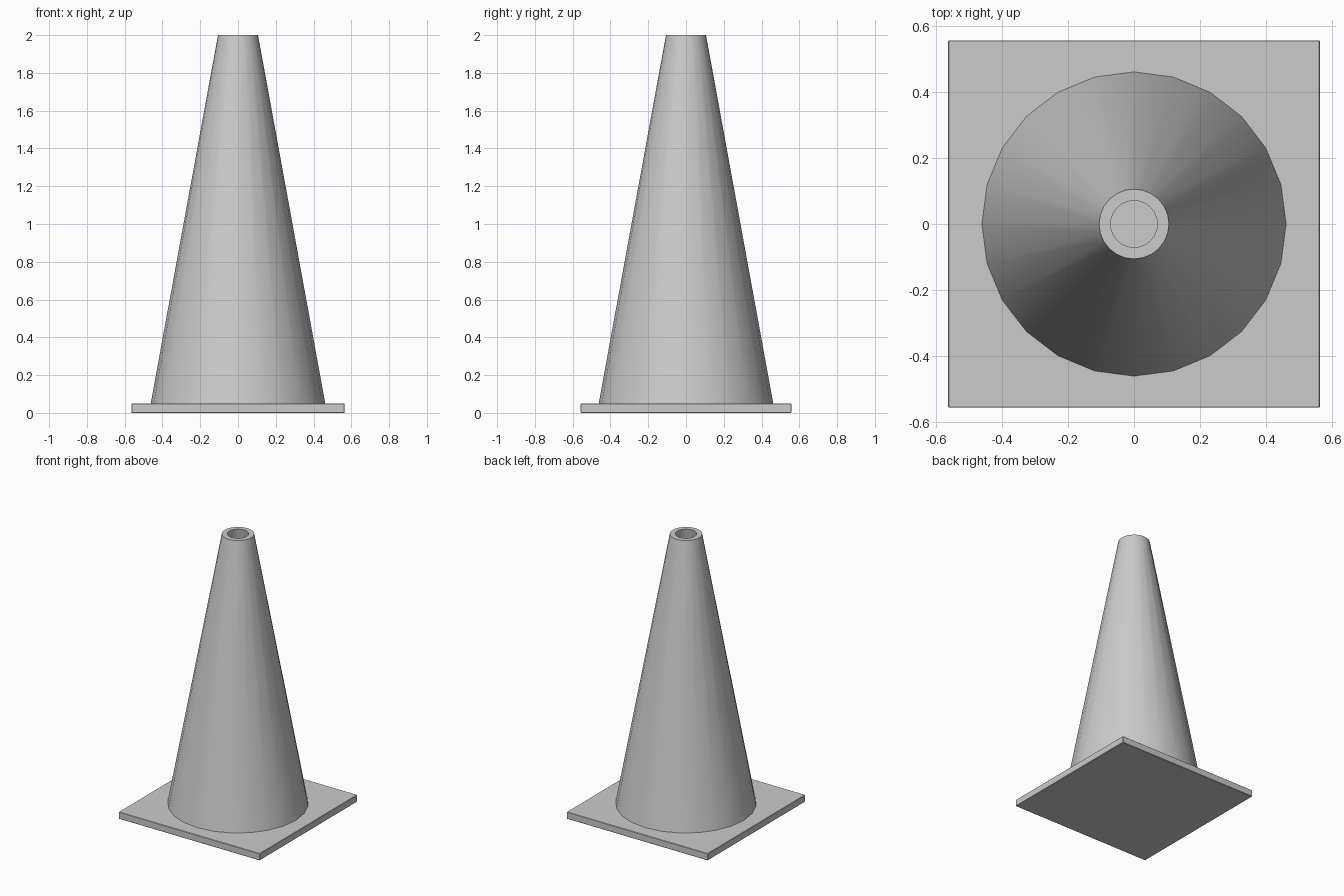
import bpy, bmesh, math

if "Cube" in bpy.data.objects:
    bpy.data.objects.remove(bpy.data.objects["Cube"])

SIDES = 24
BASE_H = 0.05


def make_object(name, bm):
    bmesh.ops.recalc_face_normals(bm, faces=bm.faces)
    mesh = bpy.data.meshes.new(name)
    bm.to_mesh(mesh)
    bm.free()
    obj = bpy.data.objects.new(name, mesh)
    bpy.context.collection.objects.link(obj)
    return obj


# Flat rectangular base plate with slightly softened edges
bm = bmesh.new()
bmesh.ops.create_cube(bm, size=1)
bmesh.ops.scale(bm, vec=(1.13, 1.116, BASE_H), verts=bm.verts)
bmesh.ops.translate(bm, vec=(0, 0, BASE_H / 2), verts=bm.verts)
bmesh.ops.bevel(bm, geom=bm.edges[:], offset=0.003, segments=1, affect='EDGES')
make_object("base_plate", bm)

# Hollow cone: closed wall profile (radius, height) revolved around z
profile = [(0.462, BASE_H), (0.106, 2.0), (0.071, 2.0), (0.427, BASE_H)]
bm = bmesh.new()
rings = []
for r, z in profile:
    rings.append([bm.verts.new((r * math.cos(2 * math.pi * i / SIDES),
                                r * math.sin(2 * math.pi * i / SIDES), z))
                  for i in range(SIDES)])
for k in range(len(rings)):
    lower, upper = rings[k], rings[(k + 1) % len(rings)]
    for i in range(SIDES):
        j = (i + 1) % SIDES
        bm.faces.new((lower[i], lower[j], upper[j], upper[i]))
cone = make_object("cone_body", bm)

bpy.context.view_layer.objects.active = cone
cone.select_set(True)
bpy.ops.object.shade_smooth_by_angle(angle=math.radians(30))
